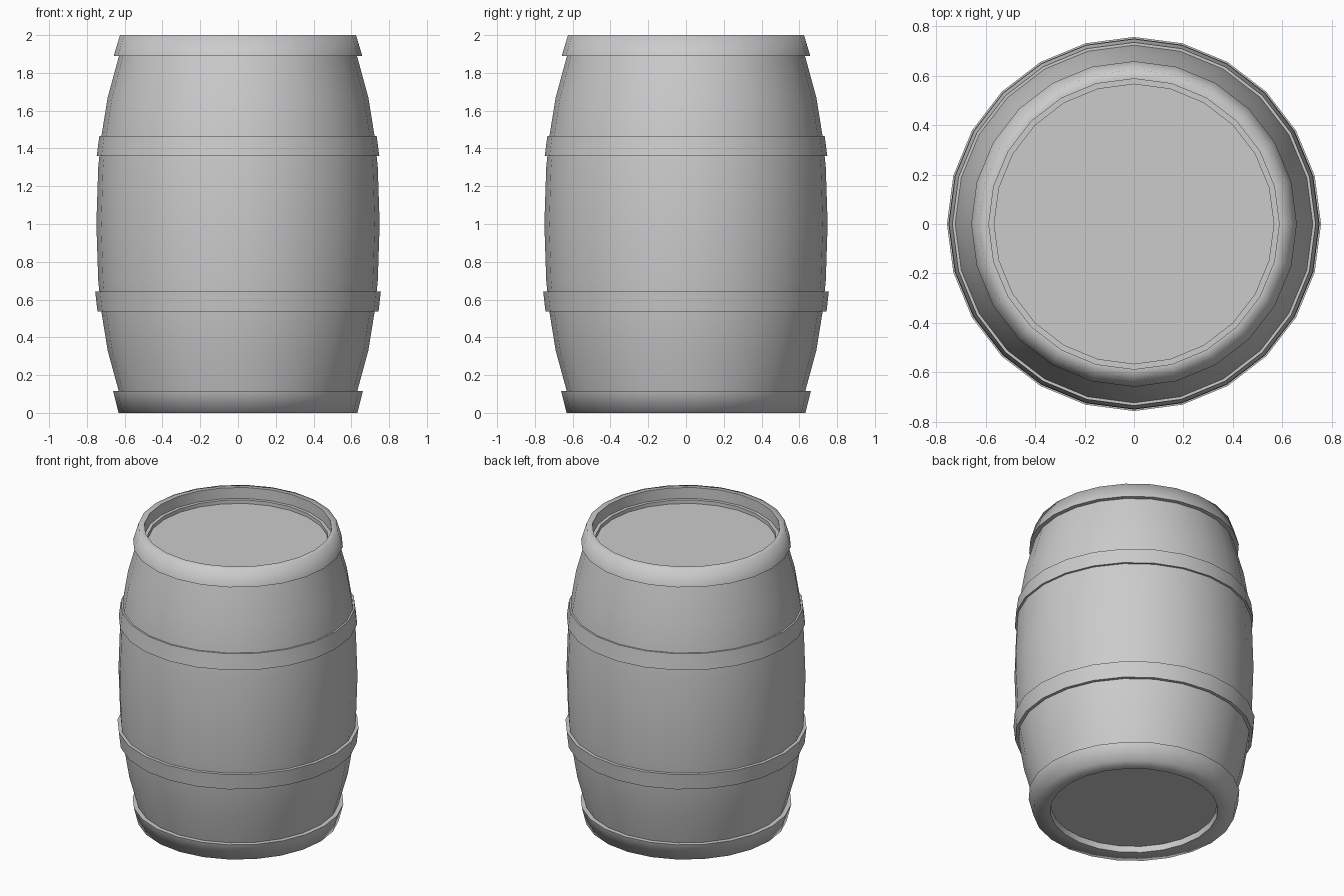
import bpy, bmesh
from math import cos, sin, tau, radians

if "Cube" in bpy.data.objects:
    bpy.data.objects.remove(bpy.data.objects["Cube"])

SIDES = 24


def lathe(name, profile, closed=False, cap_end=False):
    """Spin (radius, z) points around the z axis."""
    bm = bmesh.new()
    rings = [[bm.verts.new((r * cos(tau * i / SIDES), r * sin(tau * i / SIDES), z))
              for i in range(SIDES)] for r, z in profile]
    pairs = list(zip(rings, rings[1:]))
    if closed:
        pairs.append((rings[-1], rings[0]))
    for a, b in pairs:
        for i in range(SIDES):
            j = (i + 1) % SIDES
            bm.faces.new((a[i], a[j], b[j], b[i]))
    if cap_end:
        bm.faces.new(rings[-1])
    bmesh.ops.recalc_face_normals(bm, faces=bm.faces)
    # an open shell may be recalculated inside out: check its outer wall
    bm.faces.ensure_lookup_table()
    wall = max(bm.faces, key=lambda f: f.calc_center_median().xy.length * abs(f.normal.xy.length))
    if wall.normal.xy.dot(wall.calc_center_median().xy) < 0:
        bmesh.ops.reverse_faces(bm, faces=bm.faces)
    mesh = bpy.data.meshes.new(name)
    bm.to_mesh(mesh)
    bm.free()
    obj = bpy.data.objects.new(name, mesh)
    bpy.context.collection.objects.link(obj)
    bpy.ops.object.select_all(action='DESELECT')
    obj.select_set(True)
    bpy.context.view_layer.objects.active = obj
    bpy.ops.object.shade_smooth_by_angle(angle=radians(80))
    return obj


# Bulging wall
half = [(0.63, 0.11), (0.69, 0.33), (0.724, 0.54), (0.74, 0.70), (0.75, 1.0)]
lathe("barrel_wall", half + [(r, 2 - z) for r, z in reversed(half[:-1])])

# Top hoop running over the rim, down to a small ledge and the recessed lid
lathe("top_rim_and_lid",
      [(0.63, 1.89), (0.658, 1.89), (0.625, 2.0), (0.587, 2.0),
       (0.587, 1.925), (0.565, 1.925), (0.565, 1.9)], cap_end=True)

# Bottom hoop running over a wide rim into a shallow recess
lathe("bottom_rim_and_lid",
      [(0.63, 0.115), (0.661, 0.115), (0.632, 0.0), (0.525, 0.0), (0.52, 0.04)], cap_end=True)

# Middle hoops
lathe("upper_hoop", [(0.71, 1.36), (0.748, 1.36), (0.734, 1.467), (0.71, 1.467)], closed=True)
lathe("lower_hoop", [(0.71, 0.536), (0.744, 0.536), (0.756, 0.643), (0.71, 0.643)], closed=True)
